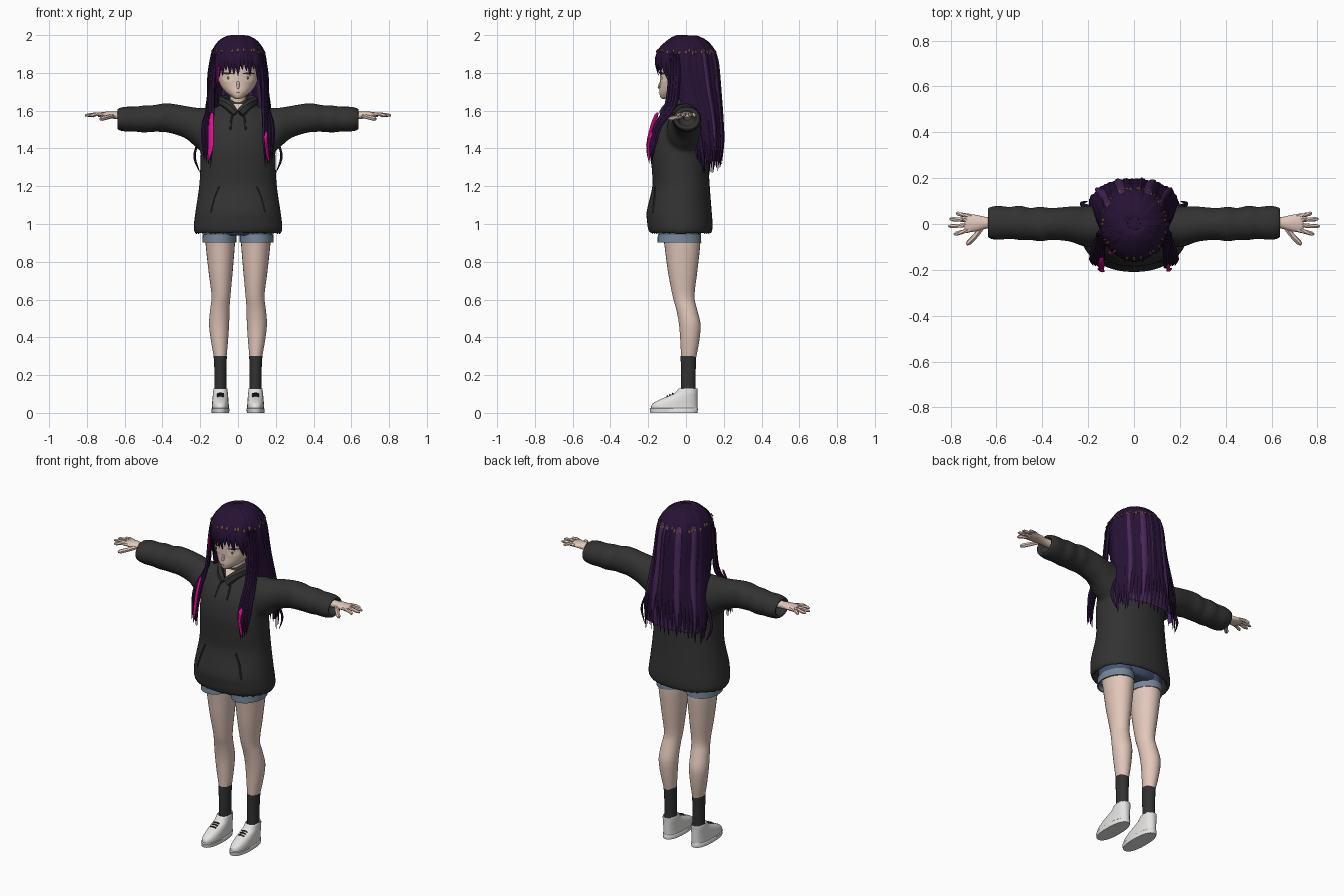
import bpy, bmesh, random
from math import sin, cos, pi, radians, copysign
from mathutils import Vector
from mathutils.bvhtree import BVHTree

random.seed(4)
if "Cube" in bpy.data.objects:
    bpy.data.objects.remove(bpy.data.objects["Cube"])


def material(name, *rgb):
    m = bpy.data.materials.new(name)
    m.use_nodes = True
    m.diffuse_color = (*rgb, 1)
    m.node_tree.nodes["Principled BSDF"].inputs["Base Color"].default_value = (*rgb, 1)
    return m


CHARCOAL = material("charcoal cloth", .032, .032, .033)
SKIN = material("skin", .76, .57, .49)
HAIR = material("dark purple hair", .02, .006, .036)
LIGHT = material("light purple hair", .065, .02, .1)
PINK = material("pink hair", .85, .004, .3)
DENIM = material("denim", .06, .09, .17)
CUFF = material("pale denim", .18, .24, .32)
WHITE = material("white", .78, .77, .76)
GOLD = material("brown gold", .15, .075, .03)
CREAM = material("cream eye", .8, .7, .52)


def finish(bm, name, *mats):
    bmesh.ops.recalc_face_normals(bm, faces=bm.faces)
    me = bpy.data.meshes.new(name)
    bm.to_mesh(me)
    bm.free()
    for m in mats:
        me.materials.append(m)
    me.shade_smooth()
    me.set_sharp_from_angle(angle=radians(50))
    ob = bpy.data.objects.new(name, me)
    bpy.context.collection.objects.link(ob)
    return ob


def smooth(rows, k=4):
    """Catmull-Rom resampling of rows of numbers."""
    out, n = [], len(rows)
    for i in range(n - 1):
        a, b, c, d = (rows[max(0, min(n - 1, i + j))] for j in (-1, 0, 1, 2))
        for s in range(k):
            t = s / k
            out.append([.5 * (2 * q + (r - p) * t + (2 * p - 5 * q + 4 * r - u) * t * t
                              + (3 * q - p - 3 * r + u) * t ** 3) for p, q, r, u in zip(a, b, c, d)])
    return out + [list(rows[-1])]


def skin_rings(bm, rings, mat=0, closed=True, caps=True):
    vs = [[bm.verts.new(p) for p in r] for r in rings]
    n = len(vs[0])
    faces = []
    for a, b in zip(vs, vs[1:]):
        for j in range(n if closed else n - 1):
            faces.append(bm.faces.new((a[j], a[(j + 1) % n], b[(j + 1) % n], b[j])))
    if caps:
        faces += [bm.faces.new(vs[0]), bm.faces.new(vs[-1])]
    for f in faces:
        f.material_index = mat


def loft(bm, rows, axis="z", n=28, power=1, side=1, k=4, arc=None):
    """Rows are (position, centre u, centre v, radius u, radius v)."""
    rings = []
    a0, a1 = arc or (0, 2 * pi)
    for t, cu, cv, ru, rv in smooth(rows, k):
        ring = []
        for i in range(n):
            a = a0 + (a1 - a0) * i / (n - 1 if arc else n)
            u = cu + ru * copysign(abs(cos(a)) ** power, cos(a))
            v = cv + rv * copysign(abs(sin(a)) ** power, sin(a))
            p = (u, v, t) if axis == "z" else (t, u, v)
            ring.append((p[0] * side, p[1], p[2]))
        rings.append(ring)
    skin_rings(bm, rings, closed=not arc, caps=not arc)


def depth(rows, x=0):
    """(z, half width, front, back) to loft rows."""
    return [(z, x, (f + b) / 2, w, (b - f) / 2) for z, w, f, b in rows]


def lock(bm, pts, w, t, mat=0, start=.4, tip=.06, fall=3.5, k=3):
    """Flattened tapering strand along a path."""
    pts = [Vector(p) for p in smooth(pts, k)]
    rings = []
    for i, p in enumerate(pts):
        s = i / (len(pts) - 1)
        f = min(1, start + 5 * s, tip + fall * (1 - s))
        tan = (pts[min(i + 1, len(pts) - 1)] - pts[max(i - 1, 0)]).normalized()
        out = p - Vector((0, 0, min(p.z, 1.84)))
        u = tan.cross(out).normalized()
        v = u.cross(tan)
        rings.append([p + u * w * f * cos(j * pi / 3) + v * t * f * sin(j * pi / 3) for j in range(6)])
    skin_rings(bm, rings, mat)


def surface(ob):
    return BVHTree.FromPolygons([v.co[:] for v in ob.data.vertices],
                                [p.vertices[:] for p in ob.data.polygons])


def on(tree, x, z, off=.004):
    hit = tree.ray_cast(Vector((x, -1, z)), Vector((0, 1, 0)))[0]
    return Vector((x, (hit.y if hit else -.1) - off, z))


def decal(name, tree, outline, mat, off=.004):
    bm = bmesh.new()
    n = len(outline)
    cx, cz = (sum(p[i] for p in outline) / n for i in (0, 1))
    c = bm.verts.new(on(tree, cx, cz, off))
    rim = [bm.verts.new(on(tree, x, z, off)) for x, z in outline]
    for i in range(n):
        bm.faces.new((c, rim[i], rim[(i + 1) % n])).material_index = 0
    finish(bm, name, mat)


def oval(x, z, rx, rz):
    return [(x + rx * cos(i * pi / 8), z + rz * sin(i * pi / 8)) for i in range(16)]


# Hoodie: body and sleeves fused into one cloth surface
bm = bmesh.new()
loft(bm, depth([(1.03, .2, -.17, .105), (.965, .21, -.175, .115), (.945, .222, -.185, .13),
                (.97, .235, -.2, .14), (1.02, .232, -.207, .14), (1.07, .225, -.208, .136),
                (1.2, .206, -.178, .126), (1.3, .2, -.182, .12), (1.4, .196, -.185, .116),
                (1.5, .185, -.163, .11), (1.57, .16, -.115, .105), (1.62, .11, -.075, .09),
                (1.66, .06, -.04, .065)]), n=40, power=.92)
for s in (1, -1):
    loft(bm, [(.08, -.01, 1.49, .09, .13), (.16, -.01, 1.49, .092, .125), (.22, -.01, 1.51, .088, .106),
              (.28, 0, 1.54, .077, .086), (.36, 0, 1.56, .07, .079), (.41, 0, 1.562, .077, .075),
              (.45, 0, 1.558, .07, .071), (.5, .005, 1.556, .076, .072), (.54, .005, 1.555, .07, .067),
              (.59, .005, 1.555, .075, .067), (.63, .005, 1.555, .07, .06), (.64, .005, 1.555, .064, .054),
              (.63, .005, 1.555, .05, .04), (.59, .005, 1.555, .045, .035)], "x", side=s)
hoodie = finish(bm, "hoodie", CHARCOAL)
bpy.context.view_layer.objects.active = hoodie
hoodie.select_set(True)
rm = hoodie.modifiers.new("fuse", "REMESH")
rm.mode, rm.voxel_size, rm.use_smooth_shade = "VOXEL", .011, True
sm = hoodie.modifiers.new("soften", "SMOOTH")
sm.factor, sm.iterations = .5, 5
bpy.ops.object.convert(target="MESH")
chest = surface(hoodie)

# Hood collar, drawstrings and pocket seams
bm = bmesh.new()
half = [(.012, -.125, 1.585), (.05, -.095, 1.625), (.088, -.02, 1.65), (.075, .07, 1.655)]
lock(bm, half + [(0, .11, 1.65)] + [(-x, y, z) for x, y, z in half[::-1]], .025, .018, start=1, tip=.7)
loft(bm, depth([(1.49, .03, .09, .12), (1.54, .09, .06, .145), (1.6, .11, .04, .15), (1.65, .08, .05, .13)]))
for s in (1, -1):
    cord = [on(chest, s * x, z) for x, z in ((.028, 1.58), (.036, 1.55), (.04, 1.5))]
    seam = [on(chest, s * x, z, .001) for x, z in ((.1, 1.2), (.125, 1.14), (.145, 1.06))]
    lock(bm, cord, .005, .005, start=1, tip=.8)
    lock(bm, seam, .005, .005, start=1, tip=.8)
finish(bm, "hood_and_cords", CHARCOAL)

# Shorts
bm = bmesh.new()
loft(bm, depth([(.94, .12, -.13, .07), (.965, .18, -.15, .085), (1.06, .185, -.15, .09)]))
for s in (1, -1):
    loft(bm, [(.93, .098, -.035, .086, .11), (1, .095, -.035, .086, .112)], side=s)
finish(bm, "shorts", DENIM)
bm = bmesh.new()
for s in (1, -1):
    loft(bm, [(.93, .099, -.035, .082, .105), (.902, .099, -.035, .084, .108),
              (.903, .099, -.035, .09, .116), (.945, .098, -.035, .089, .114)], side=s, k=1)
finish(bm, "shorts_cuffs", CUFF)

# Legs, socks and shoes
for s, label in ((1, "left"), (-1, "right")):
    bm = bmesh.new()
    loft(bm, [(.96, .095, -.03, .078, .1), (.9, .094, -.02, .078, .096), (.75, .092, -.018, .064, .078),
              (.62, .09, -.013, .05, .058), (.55, .096, .003, .051, .055), (.47, .1, .02, .053, .057),
              (.38, .098, .02, .045, .05), (.28, .093, .013, .031, .038)], side=s)
    finish(bm, label + "_leg", SKIN)
    bm = bmesh.new()
    loft(bm, [(.3, .094, .013, .035, .041), (.2, .093, .012, .031, .039), (.08, .093, .014, .032, .038)], side=s)
    finish(bm, label + "_sock", CHARCOAL)
    bm = bmesh.new()
    loft(bm, depth([(.02, .045, -.186, .06), (.045, .044, -.18, .06), (.065, .043, -.15, .06),
                    (.085, .041, -.105, .06), (.105, .039, -.06, .06), (.13, .035, -.035, .06),
                    (.1, .026, -.015, .045)], .093), power=.85, side=s)
    loft(bm, depth([(0, .046, -.188, .06), (.022, .048, -.192, .063), (.026, .044, -.185, .06)], .093),
         power=.85, side=s, k=1)
    finish(bm, label + "_shoe", WHITE)
    bm = bmesh.new()
    for y, z in ((-.07, .104), (-.085, .097), (-.1, .09)):
        lock(bm, [(s * .075, y, z - .004), (s * .093, y, z), (s * .111, y, z - .004)], .004, .004, start=1, tip=.9)
    finish(bm, label + "_laces", CHARCOAL)

    # Hand with spread fingers
    bm = bmesh.new()
    loft(bm, [(.58, .005, 1.575, .028, .026), (.64, .005, 1.575, .025, .02), (.68, .004, 1.578, .034, .018),
              (.72, .004, 1.578, .04, .014), (.74, .005, 1.577, .034, .01)], "x", n=16, side=s)
    for y0, x1, y1, z1 in ((-.025, .785, -.045, 1.572), (-.004, .81, -.01, 1.575),
                           (.015, .805, .022, 1.574), (.034, .775, .047, 1.57)):
        lock(bm, [(s * .71, y0, 1.579), (s * .75, (y0 + y1) / 2, 1.581), (s * x1, y1, z1)],
             .0095, .0095, start=1, tip=.5, fall=3)
    lock(bm, [(s * .66, -.01, 1.573), (s * .69, -.05, 1.565), (s * .73, -.09, 1.555)], .012, .012, start=1, tip=.5)
    finish(bm, label + "_hand", SKIN)

# Head and neck
bm = bmesh.new()
loft(bm, depth([(1.662, .012, -.125, -.09), (1.672, .032, -.136, -.04), (1.7, .068, -.141, .03),
                (1.74, .096, -.138, .08), (1.8, .112, -.138, .11), (1.87, .112, -.135, .12),
                (1.94, .07, -.08, .09)]), n=36)
loft(bm, depth([(1.57, .055, -.07, .05), (1.62, .043, -.055, .045), (1.72, .042, -.06, .045)]))
lock(bm, [(0, -.132, 1.755), (0, -.14, 1.735), (0, -.146, 1.718)], .009, .007, start=.4, tip=.5)
head = finish(bm, "head", SKIN)
face = surface(head)
decal("neckline", chest, [(-.035, 1.635), (0, 1.585), (.035, 1.635)], SKIN, .006)

# Painted face
decal("mouth", face, oval(0, 1.695, .011, .002), HAIR)
for s, label in ((1, "left"), (-1, "right")):
    decal(label + "_eye", face, oval(s * .054, 1.773, .028, .023), CREAM)
    decal(label + "_pupil", face, oval(s * .052, 1.773, .006, .01), GOLD, .005)
    decal(label + "_lash", face, oval(s * .056, 1.797, .033, .0045), HAIR, .006)

# Hair envelope: (height, half width, centre y, depth radius)
ENV = [(2, .004, 0, .004), (1.99, .05, 0, .052), (1.96, .098, 0, .108), (1.91, .13, 0, .146),
       (1.84, .142, 0, .163), (1.72, .147, .025, .148), (1.58, .165, .065, .12),
       (1.44, .19, .09, .105), (1.25, .19, .1, .08)]


def hair_point(a, z, grow=1):
    for p, q in zip(ENV, ENV[1:]):
        if z >= q[0]:
            t = (p[0] - z) / (p[0] - q[0])
            w, c, r = (p[i] + (q[i] - p[i]) * t for i in (1, 2, 3))
            break
    return Vector((w * grow * cos(a), c + r * grow * sin(a), z))


def strand(bm, deg, tip, w, t, mat=0, grow=1, top=1.995):
    drops = [top - (top - tip) * f for f in (0, .012, .05, .13, .25, .4, .6, .8, 1)]
    if tip > 1.6:
        drops = [top - (top - tip) * f for f in (0, .03, .12, .35, .65, 1)]
    lock(bm, [hair_point(radians(deg), z, grow) for z in drops], w, t, mat)


# Scalp cap and inner curtain
bm = bmesh.new()
loft(bm, [(z, 0, c, w * .97, r * .97) for z, w, c, r in ENV[:4]] + [(1.87, 0, 0, .13, .148)], n=40)
finish(bm, "hair_cap", HAIR)
bm = bmesh.new()
loft(bm, [(z, 0, c, w * .95, r * .95) for z, w, c, r in ENV[3:8]] + [(1.33, 0, .1, .18, .085)],
     arc=(radians(-15), radians(195)))
finish(bm, "inner_hair", LIGHT)

# Back strands with lighter streaks
bm = bmesh.new()
for i in range(30):
    deg = -22 + 224 * i / 29
    edge = min(deg + 22, 202 - deg)
    strand(bm, deg, random.uniform(1.26, 1.33) + max(0, 16 - edge) * .004, .026, .011,
           grow=random.uniform(.98, 1.03))
for deg, w in ((36, .014), (64, .02), (80, .009), (112, .02), (145, .016)):
    strand(bm, deg, 1.32, w, .008, 1, 1.06, 1.93)
for s in (1, -1):
    lock(bm, [(s * .17, .07, 1.52), (s * .215, .08, 1.42), (s * .23, .09, 1.35), (s * .2, .1, 1.27)], .009, .006)
finish(bm, "back_hair", HAIR, LIGHT)

# Fringe
bm = bmesh.new()
for i in range(15):
    deg = -152 + 124 * i / 14
    off = abs(deg + 90)
    strand(bm, deg, (1.80 if off < 38 else 1.76 if off < 48 else 1.69) + random.uniform(-.015, .02),
           .023, .009, grow=random.uniform(.98, 1.02))
finish(bm, "fringe", HAIR)

# Long front locks with pink streaks
bm = bmesh.new()
for s in (1, -1):
    for j in range(4):
        d = j * .014
        lock(bm, [(s * (.118 + d / 2), -.085 + d, 1.9), (s * (.132 + d / 2), -.085 + d, 1.76),
                  (s * (.135 + d / 2), -.105 + d, 1.62), (s * (.14 + d), -.158 + d / 2, 1.52),
                  (s * (.14 + d), -.186 + d / 2, 1.42), (s * (.145 + d * .8), -.18, 1.3 + .012 * j)], .014, .011)
lock(bm, [(-.138, -.15, 1.59), (-.143, -.178, 1.52), (-.143, -.201, 1.42), (-.158, -.197, 1.33)], .016, .007, 1)
lock(bm, [(.15, -.18, 1.49), (.15, -.2, 1.42), (.165, -.194, 1.32)], .010, .007, 1)
lock(bm, [(-.1, -.13, 1.84), (-.106, -.125, 1.79), (-.108, -.12, 1.74)], .007, .006, 1)
finish(bm, "front_locks", HAIR, PINK)

# Ring of small golden glints around the crown
bm = bmesh.new()
for i in range(56):
    if random.random() < .62:
        a = 2 * pi * i / 56
        z = 1.912 + random.uniform(-.006, .008)
        pts = [hair_point(a, z + dz, 1.09) for dz in (.007, 0, -.007)]
        lock(bm, pts, .006, .004, start=1, tip=.9)
finish(bm, "hair_glints", GOLD)
